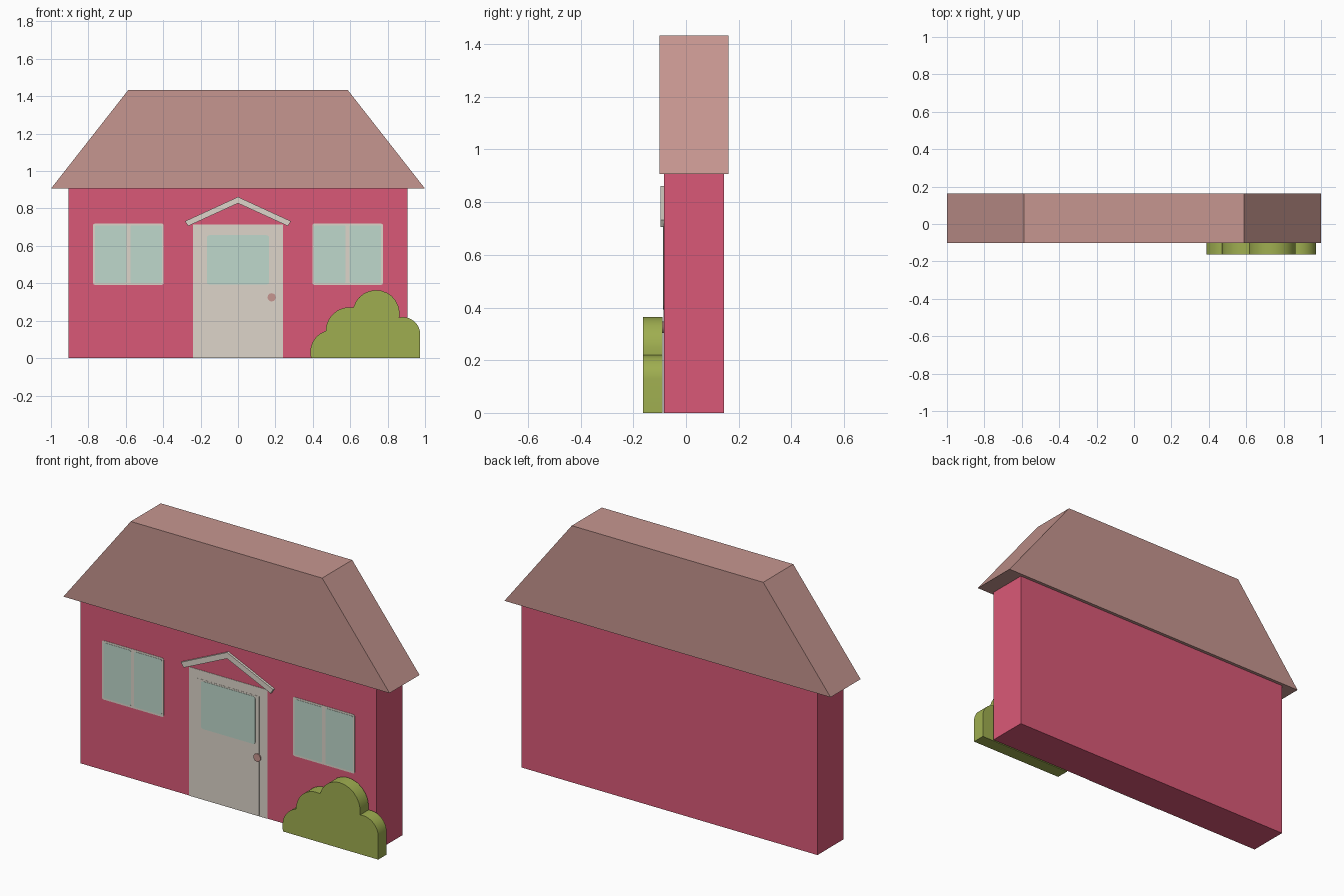
import bpy, bmesh, math
from mathutils import Vector

if "Cube" in bpy.data.objects:
    bpy.data.objects.remove(bpy.data.objects["Cube"])


def srgb(r, g, b):
    def lin(c):
        c /= 255
        return c / 12.92 if c <= 0.04045 else ((c + 0.055) / 1.055) ** 2.4
    return (lin(r), lin(g), lin(b), 1)


def material(name, rgb):
    m = bpy.data.materials.new(name)
    m.diffuse_color = srgb(*rgb)
    m.use_nodes = True
    m.node_tree.nodes["Principled BSDF"].inputs["Base Color"].default_value = m.diffuse_color
    return m


WALL = material("raspberry wall", (218, 89, 119))
ROOF = material("dusty rose", (198, 150, 144))
CREAM = material("cream", (221, 213, 202))
GLASS = material("pale green glass", (191, 216, 204))
LEAF = material("olive green", (159, 174, 80))


def extrude(name, profile, y0, y1, mat):
    """Prism from an (x, z) outline, running from y0 (front) to y1 (back)."""
    bm = bmesh.new()
    face = bm.faces.new([bm.verts.new((x, y0, z)) for x, z in profile])
    side = bmesh.ops.extrude_face_region(bm, geom=[face])
    moved = [v for v in side["geom"] if isinstance(v, bmesh.types.BMVert)]
    bmesh.ops.translate(bm, vec=(0, y1 - y0, 0), verts=moved)
    bmesh.ops.recalc_face_normals(bm, faces=bm.faces)
    mesh = bpy.data.meshes.new(name)
    bm.to_mesh(mesh)
    bm.free()
    mesh.materials.append(mat)
    obj = bpy.data.objects.new(name, mesh)
    bpy.context.collection.objects.link(obj)
    return obj


def rect(x0, x1, z0, z1, r=0.0):
    """Rectangle outline, with rounded corners when r > 0."""
    if r == 0:
        return [(x0, z0), (x1, z0), (x1, z1), (x0, z1)]
    pts = []
    corners = [(x1 - r, z1 - r), (x0 + r, z1 - r), (x0 + r, z0 + r), (x1 - r, z0 + r)]
    for i, (cx, cz) in enumerate(corners):
        for k in range(5):
            a = math.radians(90 * i + 22.5 * k)
            pts.append((cx + r * math.cos(a), cz + r * math.sin(a)))
    return pts


def arc(p, q, sag, n=12):
    """Points on a circular arc from p to q, bulging left of the direction p to q."""
    p, q = Vector(p), Vector(q)
    d = q - p
    half = d.length / 2
    r = (half * half + sag * sag) / (2 * sag)
    normal = Vector((-d.y, d.x)).normalized()
    c = (p + q) / 2 + normal * (sag - r)
    a0 = math.atan2(p.y - c.y, p.x - c.x)
    sweep = 4 * math.atan(sag / half)
    return [(c.x + r * math.cos(a0 - sweep * k / n),
             c.y + r * math.sin(a0 - sweep * k / n)) for k in range(n + 1)]


FRONT = -0.083

# House body and roof
extrude("walls", rect(-0.907, 0.907, 0, 0.906), FRONT, 0.144, WALL)
extrude("roof", [(-1, 0.906), (1, 0.906), (0.587, 1.433), (-0.587, 1.433)],
        -0.101, 0.162, ROOF)

# Door with its glass and knob
extrude("door_frame", rect(-0.24, 0.24, 0, 0.714), FRONT - 0.002, FRONT + 0.002, CREAM)
extrude("door_panel", rect(-0.19, 0.19, 0.004, 0.665), FRONT - 0.003, FRONT, CREAM)
extrude("door_glass", rect(-0.167, 0.167, 0.393, 0.657, 0.015),
        FRONT - 0.0045, FRONT, GLASS)
knob = [(0.18 + 0.022 * math.cos(k * math.pi / 8), 0.325 + 0.022 * math.sin(k * math.pi / 8))
        for k in range(16)]
extrude("door_knob", knob, FRONT - 0.009, FRONT, ROOF)

# Gabled canopy over the door
extrude("door_canopy", [(-0.283, 0.732), (-0.267, 0.706), (0, 0.828), (0.267, 0.706),
                        (0.283, 0.732), (0, 0.862)], -0.096, FRONT, CREAM)

# Two mirrored windows, each with two panes in a thin frame
for side, label in ((-1, "left"), (1, "right")):
    cx = side * 0.586
    extrude(label + "_window_frame", rect(cx - 0.189, cx + 0.189, 0.392, 0.719, 0.01),
            FRONT - 0.002, FRONT + 0.002, CREAM)
    for s, pane in ((-1, "outer" if side < 0 else "inner"),
                    (1, "inner" if side < 0 else "outer")):
        x0, x1 = sorted((cx + s * 0.01, cx + s * 0.179))
        extrude(f"{label}_window_{pane}_pane", rect(x0, x1, 0.402, 0.709, 0.008),
                FRONT - 0.0035, FRONT, GLASS)

# Bush made of four round lobes
lobes = [((0.39, 0.0), (0.47, 0.145), 0.033), ((0.47, 0.145), (0.617, 0.27), 0.045),
         ((0.617, 0.27), (0.862, 0.217), 0.12), ((0.862, 0.217), (0.974, 0.13), 0.033)]
outline = [(0.974, 0.0)]
for p, q, sag in lobes:
    pts = arc(p, q, sag)
    outline += pts if p[1] == 0 else pts[1:]
outline = [(max(x, 0.388), max(z, 0)) for x, z in outline]
bush = extrude("bush", outline, -0.163, -0.09, LEAF)
bpy.context.view_layer.objects.active = bush
bush.select_set(True)
bpy.ops.object.shade_smooth_by_angle(angle=math.radians(30))
